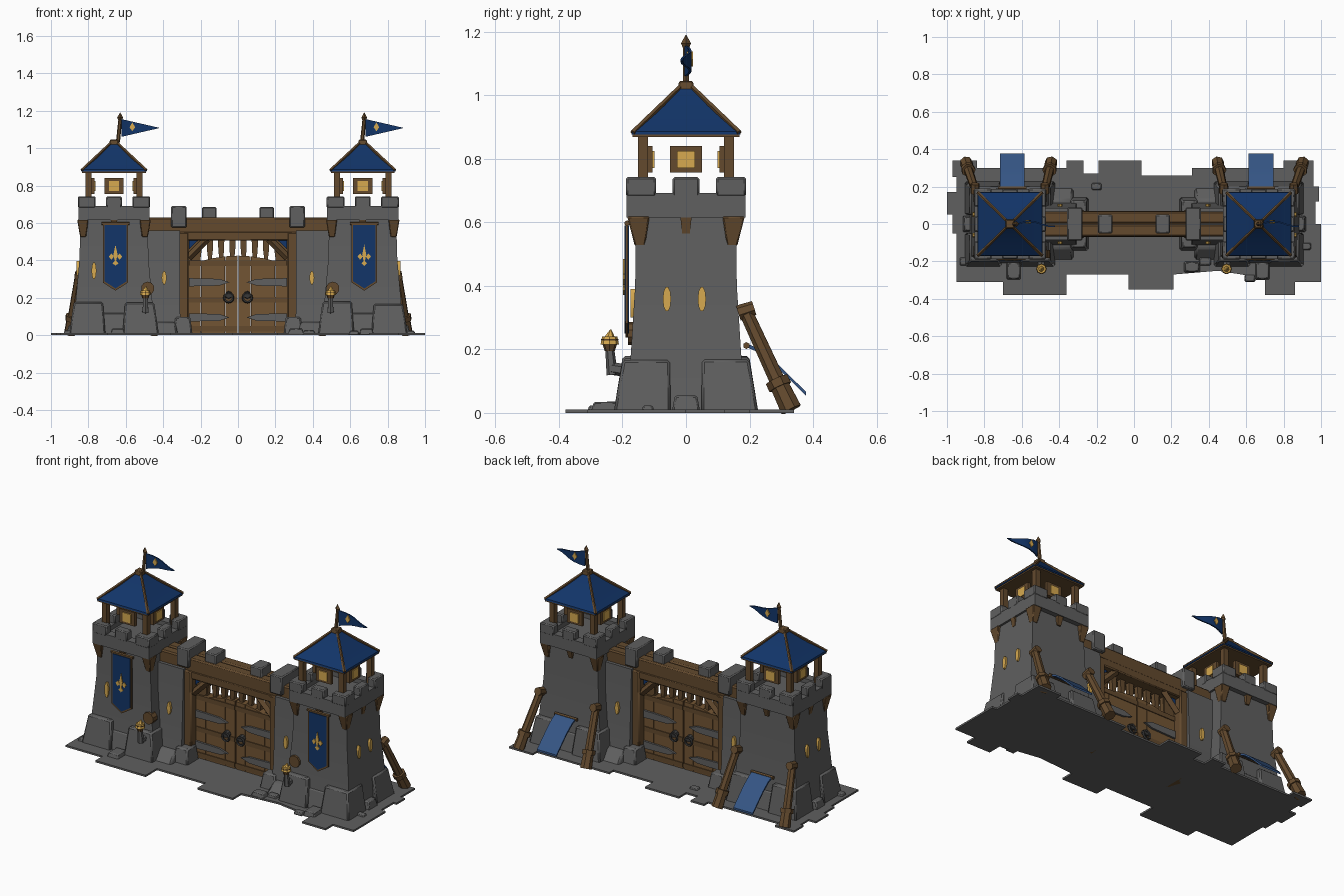
import bpy, bmesh, math, random
from mathutils import Vector, Matrix

if "Cube" in bpy.data.objects:
    bpy.data.objects.remove(bpy.data.objects["Cube"])
random.seed(4)

def mat(name, c):
    m = bpy.data.materials.new(name)
    m.diffuse_color = (*c, 1)
    m.use_nodes = True
    m.node_tree.nodes["Principled BSDF"].inputs["Base Color"].default_value = m.diffuse_color
    return m

STONE = mat("stone grey", (0.115, 0.115, 0.115))
WOOD = mat("timber brown", (0.125, 0.068, 0.027))
DOOR = mat("door brown", (0.17, 0.09, 0.033))
BLUE = mat("navy blue", (0.006, 0.035, 0.14))
CLOTH = mat("faded blue", (0.035, 0.09, 0.23))
GOLD = mat("gold", (0.68, 0.40, 0.08))
IRON = mat("dark iron", (0.04, 0.04, 0.04))

def finish(name, bm, m, bevel=0.0):
    bmesh.ops.recalc_face_normals(bm, faces=bm.faces[:])
    me = bpy.data.meshes.new(name)
    bm.to_mesh(me)
    bm.free()
    me.materials.append(m)
    me.shade_smooth()
    me.set_sharp_from_angle(angle=math.radians(30))
    o = bpy.data.objects.new(name, me)
    bpy.context.collection.objects.link(o)
    if bevel:
        b = o.modifiers.new("soft edges", 'BEVEL')
        b.width, b.segments = bevel, 1
    return o

def loft(name, rings, m, bevel=0.0):
    """rings: (cx, cy, z, half_x, half_y) rectangles stacked upward"""
    bm = bmesh.new()
    rows = [[bm.verts.new((cx + sx * hx, cy + sy * hy, z)) for sx, sy in
             ((-1, -1), (1, -1), (1, 1), (-1, 1))] for cx, cy, z, hx, hy in rings]
    for a, b in zip(rows, rows[1:]):
        for i in range(4):
            j = (i + 1) % 4
            bm.faces.new((a[i], a[j], b[j], b[i]))
    bm.faces.new(rows[0][::-1])
    bm.faces.new(rows[-1])
    return finish(name, bm, m, bevel)

def box(name, x0, x1, y0, y1, z0, z1, m, bevel=0.0):
    c = ((x0 + x1) / 2, (y0 + y1) / 2)
    h = (abs(x1 - x0) / 2, abs(y1 - y0) / 2)
    return loft(name, [(*c, z0, *h), (*c, z1, *h)], m, bevel)

def rod(name, p, q, r0, r1, m, sides=6):
    p, q = Vector(p), Vector(q)
    d = q - p
    bm = bmesh.new()
    M = Matrix.Translation((p + q) / 2) @ d.to_track_quat('Z', 'Y').to_matrix().to_4x4()
    bmesh.ops.create_cone(bm, cap_ends=True, segments=sides, radius1=r0, radius2=r1,
                          depth=d.length, matrix=M)
    return finish(name, bm, m)

def plate(name, pts, y0, y1, m, M=None):
    """outline in x,z extruded from y0 to y1, optionally transformed"""
    bm = bmesh.new()
    f = bm.faces.new([bm.verts.new((x, y0, z)) for x, z in pts])
    r = bmesh.ops.extrude_face_region(bm, geom=[f])
    vs = [v for v in r["geom"] if isinstance(v, bmesh.types.BMVert)]
    bmesh.ops.translate(bm, verts=vs, vec=(0, y1 - y0, 0))
    if M:
        bm.transform(M)
    return finish(name, bm, m)

def slit(name, x, y, z, ang, h=0.04):
    # slim pointed window glowing gold
    pts = [(0.013 * math.cos(t) if abs(math.cos(t)) > 0.1 else 0, h * math.sin(t))
           for t in [i * math.pi / 5 for i in range(10)]]
    return plate(name, pts, -0.008, 0.03, GOLD,
                 Matrix.Translation((x, y, z)) @ Matrix.Rotation(ang, 4, 'Z'))

# ragged ground slab
ground = [(-.97, .34), (-.84, .34), (-.84, .30), (-.36, .30), (-.36, .34), (-.27, .34), (-.27, .27),
          (-.19, .27), (-.19, .34), (.04, .34), (.04, .26), (.31, .26), (.31, .30), (.80, .30),
          (.80, .34), (.96, .34), (.96, .20), (.99, .20), (.99, .12), (.97, .12), (.97, 0), (1, 0),
          (1, -.31), (.86, -.31), (.86, -.38), (.70, -.38), (.70, -.29), (.45, -.25), (.21, -.27),
          (.21, -.35), (-.03, -.35), (-.03, -.27), (-.36, -.27), (-.36, -.38), (-.70, -.38),
          (-.70, -.31), (-.95, -.31), (-.95, -.05), (-.97, -.05), (-.97, .05), (-1, .05), (-1, .17),
          (-.95, .17), (-.95, .25), (-.97, .25)]
plate("ground_slab", ground, 0, 0.011, STONE, Matrix(((1, 0, 0, 0), (0, 0, 1, 0), (0, 1, 0, 0), (0, 0, 0, 1))))

for s, cx, px in ((-1, -.663, -.63), (1, .667, .675)):
    # tower shaft and floor, battered downward
    loft("tower_shaft", [(cx, 0, .0, .215, .19), (cx, 0, .18, .205, .174), (cx, 0, .40, .185, .160),
                         (cx, 0, .64, .178, .157)], STONE)
    # plinth of corner blocks with a recessed middle
    loft("plinth_core", [(cx, 0, 0, .22, .212), (cx, 0, .12, .208, .185)], STONE, .008)
    for i in (-1, 1):
        for j in (-1, 1):
            h = .18 - random.uniform(0, .015)
            loft("plinth_corner", [(cx + i * .143, j * .138, 0, .098, .09),
                                   (cx + i * .137, j * .125, h, .078, .074)], STONE, .008)
    for j in (-1, 1):
        loft("foot_stone", [(cx + j * .225, 0, 0, .03, .045), (cx + j * .22, 0, .055, .022, .035)], STONE, .006)
    loft("step_stone", [(cx + .02, -.25, 0, .04, .05), (cx + .02, -.25, .035, .032, .04)], STONE, .005)
    # parapet ring, merlons, floor
    box("tower_floor", cx - .17, cx + .17, -.17, .17, .62, .665, STONE)
    for j in (-1, 1):
        for name, a in (("x", 0), ("y", 1)):
            L, T = (.19, .05)
            if a == 0:
                box("parapet", cx - L, cx + L, j * .187, j * .137, .615, .692, STONE)
                box("merlon", cx - .042, cx + .042, j * .188, j * .138, .68, .742, STONE, .006)
            else:
                box("parapet", cx + j * .191, cx + j * .141, -.186, .186, .615, .692, STONE)
                box("merlon", cx + j * .192, cx + j * .142, -.042, .042, .68, .742, STONE, .006)
        for i in (-1, 1):
            X, Y = cx + i * .193, j * .189
            box("corner_merlon", X, X - i * .095, Y, Y - j * .05, .68, .742, STONE, .006)
            box("corner_merlon", X, X - i * .05, Y, Y - j * .095, .68, .742, STONE, .006)
            # timber corbels and roof posts
            loft("corner_corbel", [(cx + i * .165, j * .145, .525, .016, .016),
                                   (cx + i * .167, j * .15, .618, .03, .035)], WOOD, .004)
            box("roof_post", cx + i * .137 - .016, cx + i * .137 + .016,
                j * .135 - .016, j * .135 + .016, .66, .885, WOOD)
            rod("roof_hip", (cx + i * .172, j * .168, .882), (cx + i * .02, j * .02, 1.025), .009, .008, WOOD, 5)
        loft("side_corbel", [(cx + j * .17, 0, .565, .012, .012), (cx + j * .175, 0, .618, .016, .018)], WOOD)
        loft("face_corbel", [(cx, j * .155, .565, .012, .012), (cx, j * .165, .618, .018, .016)], WOOD)
    # roof
    box("roof_underside", cx - .17, cx + .17, -.168, .168, .868, .878, WOOD)
    loft("roof", [(cx, 0, .876, .174, .171), (cx, 0, .886, .172, .169), (cx, 0, .955, .088, .086),
                  (cx, 0, 1.025, .02, .02)], BLUE)
    loft("roof_cap", [(cx, 0, 1.01, .026, .026), (cx, 0, 1.045, .022, .022)], WOOD, .004)
    # four framed glowing windows under the roof
    for k in range(4):
        M = Matrix.Translation((cx, 0, .798)) @ Matrix.Rotation(k * math.pi / 2, 4, 'Z')
        sq = lambda w, h: [(-w, -h), (w, -h), (w, h), (-w, h)]
        plate("window_frame", sq(.051, .042), -.125, -.105, WOOD, M)
        plate("window_glow", sq(.028, .027), -.131, -.099, GOLD, M)
    # pole and pennant
    rod("flag_pole", (px - .012, 0, 1.03), (px, 0, 1.15), .011, .010, WOOD)
    rod("pole_tip", (px, 0, 1.15), (px, 0, 1.163), .010, .016, WOOD, 4)
    rod("pole_point", (px, 0, 1.163), (px, 0, 1.19), .016, .001, WOOD, 4)
    bm = bmesh.new()
    rows = []
    for i in range(7):
        t = i / 6
        y, h = .014 * math.sin(t * 5), .046 * (1 - t) + .001
        zc = 1.108
        rows.append([bm.verts.new((px + .008 + .2 * t, y + d, zc + e * h))
                     for d, e in ((-.004, -1), (.004, -1), (.004, 1), (-.004, 1))])
    for a, b in zip(rows, rows[1:]):
        for i in range(4):
            bm.faces.new((a[i], a[(i + 1) % 4], b[(i + 1) % 4], b[i]))
    bm.faces.new(rows[0])
    bm.faces.new(rows[-1])
    finish("pennant", bm, BLUE)
    plate("pennant_emblem", [(px + .05, 1.112), (px + .065, 1.09), (px + .08, 1.112), (px + .065, 1.138)],
          .002, .022, GOLD)

    # hanging banner: trim, field, emblem
    bx = cx + .008
    def shield(w, zt, zs, zb):
        return [(bx - w, zt), (bx - w, zs), (bx, zb), (bx + w, zs), (bx + w, zt)]
    plate("banner_trim", shield(.068, .598, .282, .238), -.19, -.182, WOOD)
    plate("banner_field", shield(.059, .59, .288, .25), -.194, -.18, BLUE)
    rod("banner_bar", (bx - .075, -.185, .597), (bx + .075, -.185, .597), .009, .009, WOOD)
    for dx, dz, w, h in ((0, .012, .011, .052), (-.022, 0, .014, .017), (.022, 0, .014, .017), (0, -.035, .016, .014)):
        plate("banner_emblem", [(bx + dx - w, .42 + dz), (bx + dx, .42 + dz - h),
                                (bx + dx + w, .42 + dz), (bx + dx, .42 + dz + h)], -.199, -.188, GOLD)
    # window slits
    for y in (-.06, .05):
        slit("side_slit", cx + s * .193, y, .358, s * math.pi / 2)
    if s < 0:
        slit("front_slit", cx - .107, -.167, .345, 0, .047)

    # torch with round timber backing
    tx = s * .495
    rod("torch_disc", (tx + .012, -.14, .25), (tx + .012, -.182, .25), .036, .036, WOOD, 10)
    rod("torch_arm", (tx, -.17, .13), (tx, -.235, .14), .02, .02, STONE)
    rod("torch_stem", (tx, -.232, .12), (tx, -.24, .20), .018, .014, STONE)
    rod("torch_bowl", (tx, -.24, .195), (tx, -.24, .232), .016, .028, WOOD, 8)
    rod("torch_embers", (tx, -.24, .215), (tx, -.24, .24), .029, .024, GOLD, 8)
    rod("torch_flame", (tx, -.24, .235), (tx + .004, -.237, .262), .019, .002, GOLD)

    # leaning rear logs with stout feet
    for top, foot in ((cx + s * .187, cx + s * .235), (cx - s * .187, cx - s * .22)):
        p, q = Vector((top, .185, .325)), Vector((foot, .325, .02))
        rod("prop_log", p, q, .022, .026, WOOD, 7)
        rod("prop_head", p + Vector((0, -.02, -.012)), p + Vector((0, .03, .004)), .026, .024, WOOD, 7)
        rod("prop_foot", p.lerp(q, .76), q + Vector((0, .006, -.01)), .03, .034, WOOD, 7)
        rod("prop_collar", p.lerp(q, .72), p.lerp(q, .80), .038, .038, WOOD, 7)

    # sloping cloth at the back
    c = cx + .012
    bm = bmesh.new()
    path = [(.19, .215), (.225, .20), (.28, .158), (.378, .062)]
    rows = [[bm.verts.new((c + e * .066, y, z + d)) for e, d in ((-1, -.008), (1, -.008), (1, .004), (-1, .004))]
            for y, z in path]
    for a, b in zip(rows, rows[1:]):
        for i in range(4):
            bm.faces.new((a[i], a[(i + 1) % 4], b[(i + 1) % 4], b[i]))
    bm.faces.new(rows[0])
    bm.faces.new(rows[-1])
    finish("rear_cloth", bm, CLOTH)
    rod("cloth_bar", (c - .075, .19, .212), (c + .075, .19, .212), .011, .011, WOOD)

    # curtain wall beside the gate
    w = s * .41
    loft("curtain_wall", [(w, 0, 0, .105, .125), (w, 0, .15, .10, .10), (w, 0, .56, .10, .085)], STONE)
    loft("wall_foot", [(w, 0, 0, .09, .20), (w, 0, .07, .075, .13)], STONE, .01)
    for j in (-1, 1):
        slit("wall_slit", s * .395, j * .1, .307, 0 if j < 0 else math.pi, .038)
        loft("post_stone", [(s * .295, j * .085, 0, .052, .06), (s * .295, j * .08, .098, .04, .045)], STONE, .008)
        # gate brace, pennon scrap, straps, ring
        rod("gate_brace", (s * .265, j * .05, .415), (s * .165, j * .05, .515), .02, .02, WOOD, 4)
        plate("corner_scrap", [(s * .262, .505), (s * .262, .46), (s * .215, .505)], j * .03, j * .036, BLUE)
        for z in (.283, .095):
            plate("hinge_strap", [(s * .262, z - .022), (s * .10, z - .018), (s * .045, z),
                                  (s * .10, z + .018), (s * .262, z + .022)], j * .02, j * .038, STONE)
        rod("ring_boss", (s * .05, j * .02, .215), (s * .05, j * .05, .215), .022, .018, IRON, 8)
        bpy.ops.mesh.primitive_torus_add(major_segments=12, minor_segments=5, major_radius=.023, minor_radius=.007,
                                         location=(s * .05, j * .048, .2), rotation=(math.pi / 2, 0, 0))
        bpy.context.object.name = "door_ring"
        bpy.context.object.data.materials.append(IRON)
    box("gate_post", s * .265, s * .325, -.075, .075, .0, .55, WOOD, .006)
    # door leaf with plank lines
    for k in range(4):
        a, b = .003 + k * .066, .003 + k * .066 + .064
        plate("door_plank", [(s * a, .012), (s * b, .012), (s * b, .425 - .05 * (b / .26) ** 2),
                             (s * a, .425 - .05 * (a / .26) ** 2)], -.026, .026, DOOR)
    for z in (.385, .19, .035):
        box("door_rail", s * .003, s * .262, -.031, .031, z - .014, z + .014, WOOD)
    # wall-walk merlons
    box("wall_merlon", s * .275, s * .357, -.088, .088, .575, .69, STONE, .006)
    box("wall_merlon", s * .115, s * .192, -.05, .05, .57, .685, STONE, .006)

# gate head: lintel, twin wall-walk logs, grille bars
box("lintel", -.33, .33, -.07, .07, .505, .555, WOOD, .006)
for j in (-1, 1):
    box("walk_beam", -.5, .5, j * .004, j * .066, .545, .63, WOOD, .008)
for k in range(8):
    x = -.21 + k * .06
    loft("grille_bar", [(x, 0, .395, .008, .012), (x, 0, .45, .015, .014), (x, 0, .515, .017, .014)], WOOD)
for s in (-1, 1):
    plate("grille_side", [(s * .265, .37), (s * .20, .41), (s * .20, .515), (s * .265, .515)], -.02, .02, WOOD)

# loose rubble
for x, y, r in ((.31, -.23, .045), (.38, -.2, .035), (-.2, .2, .03), (-.9, -.2, .035), (.92, -.12, .03), (.62, -.29, .03)):
    loft("rubble", [(x, y, 0, r, r * .7), (x, y, r * .8, r * .75, r * .5)], STONE, .005)
